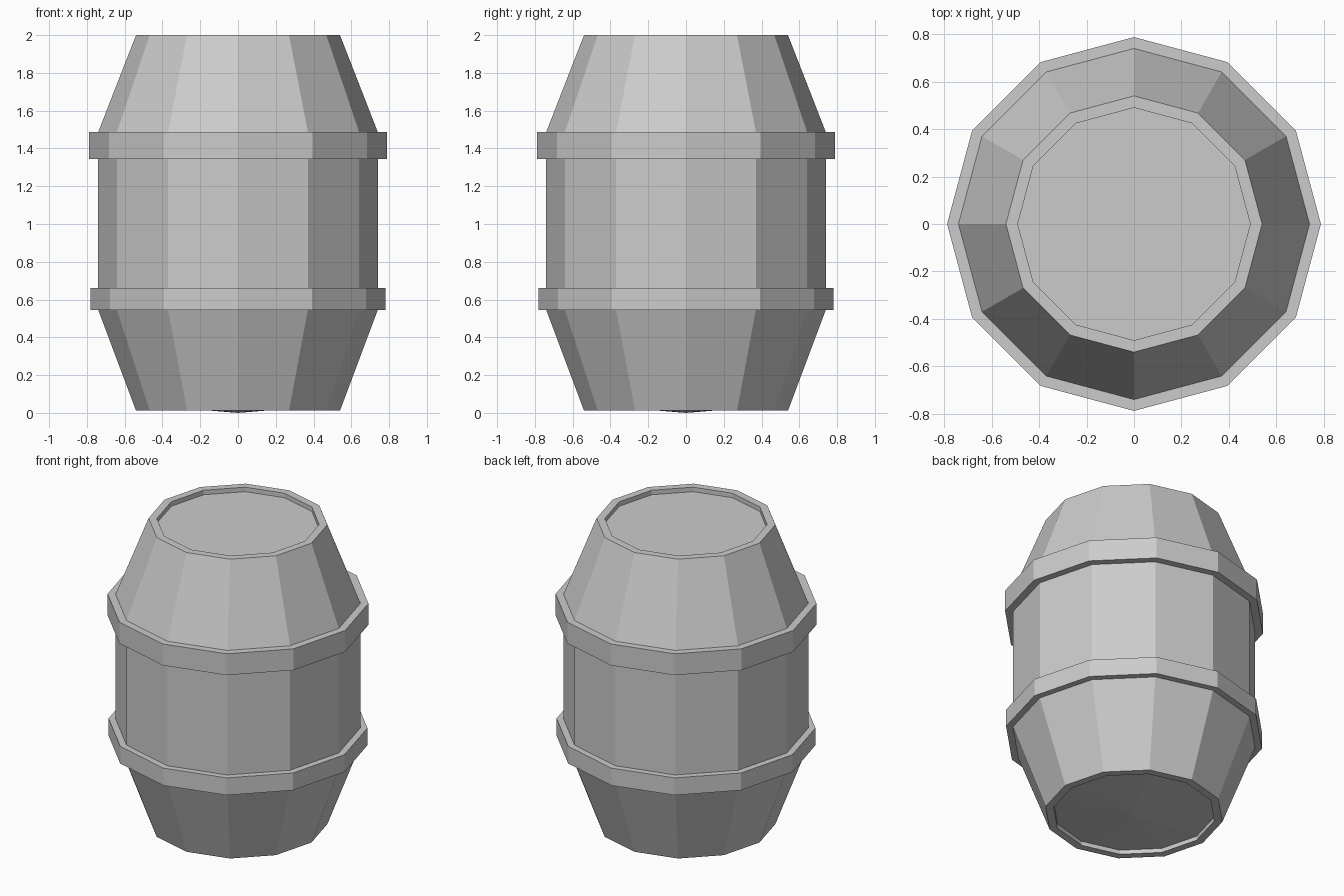
import bpy, bmesh
from math import cos, sin, pi

if "Cube" in bpy.data.objects:
    bpy.data.objects.remove(bpy.data.objects["Cube"])

SIDES = 12


def lathe(name, profile):
    """Revolve (radius, z) points around z; radius 0 ends close to a tip."""
    bm = bmesh.new()
    rings = []
    for r, z in profile:
        n = SIDES if r > 0 else 1
        rings.append([bm.verts.new((r * cos(2 * pi * i / SIDES),
                                    r * sin(2 * pi * i / SIDES), z))
                      for i in range(n)])
    for a, b in zip(rings, rings[1:]):
        for i in range(SIDES):
            j = (i + 1) % SIDES
            if len(a) == 1:
                bm.faces.new((a[0], b[j], b[i]))
            elif len(b) == 1:
                bm.faces.new((a[i], a[j], b[0]))
            else:
                bm.faces.new((a[i], a[j], b[j], b[i]))
    bmesh.ops.recalc_face_normals(bm, faces=bm.faces[:])
    mesh = bpy.data.meshes.new(name)
    bm.to_mesh(mesh)
    bm.free()
    obj = bpy.data.objects.new(name, mesh)
    bpy.context.collection.objects.link(obj)
    return obj


def hoop(r, z0, z1):
    """Profile points of a raised hoop standing out from the staves."""
    return [(0.74, z0), (r, z0), (r, z1), (0.74, z1)]


# Barrel: recessed, slightly pointed base, staves with two hoops, recessed lid
base = [(0, 0), (0.49, 0.04), (0.49, 0.012), (0.54, 0.012)]
lid = [(0.54, 2.0), (0.49, 2.0), (0.49, 1.97), (0, 1.97)]
lathe("barrel", base + hoop(0.782, 0.545, 0.66) + hoop(0.788, 1.345, 1.487) + lid)
